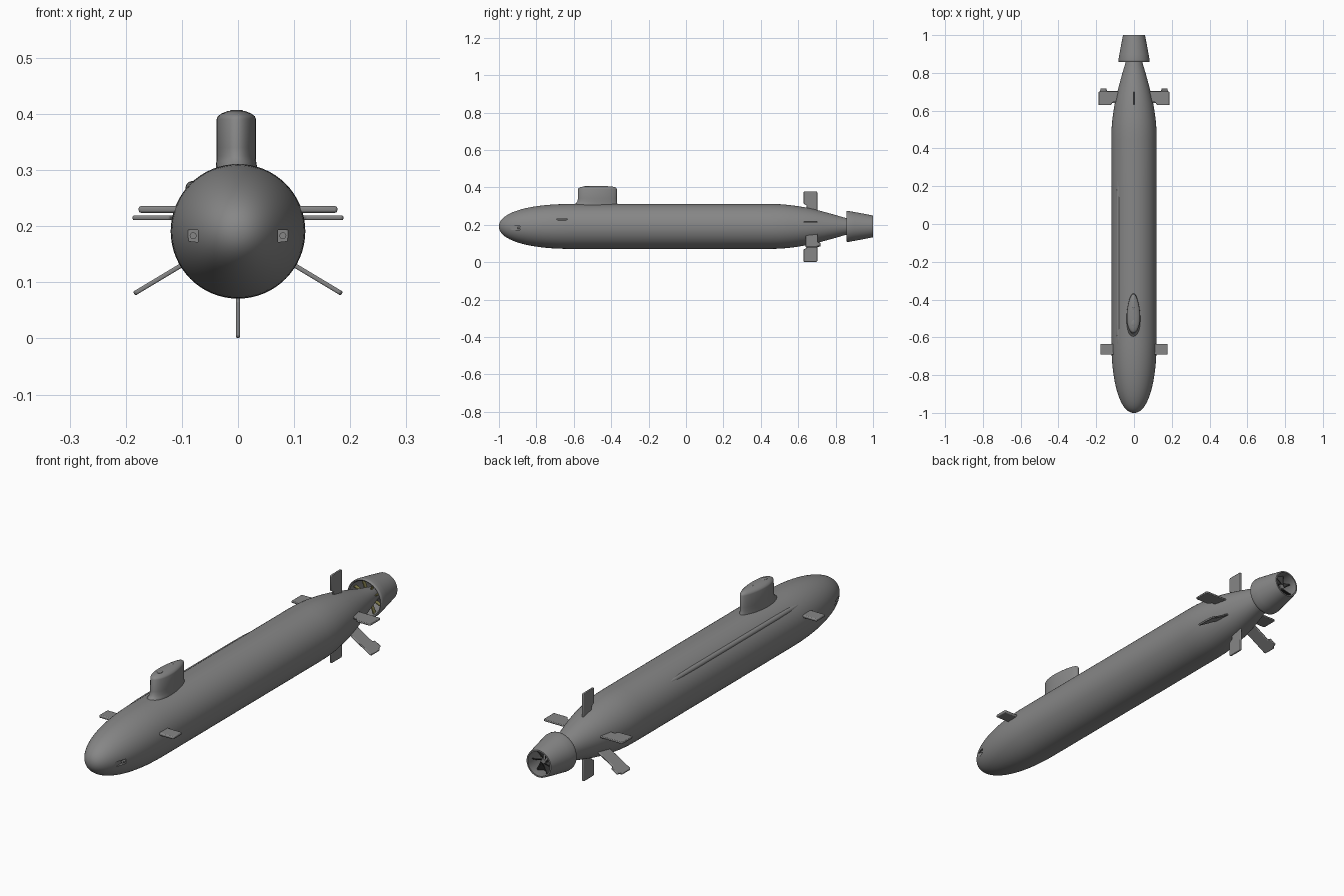
import bpy, bmesh, math
from mathutils import Vector

if "Cube" in bpy.data.objects:
    bpy.data.objects.remove(bpy.data.objects["Cube"])

CZ = 0.191  # height of the hull axis
MATS = {}
DARK_GREY, BLACK, OLIVE = (.24, .24, .24, 1), (.04, .04, .04, 1), (.25, .23, .08, 1)


def material(color):
    if color not in MATS:
        MATS[color] = bpy.data.materials.new("paint")
        MATS[color].diffuse_color = color
    return MATS[color]


def smooth(ob, angle):
    bpy.ops.object.select_all(action='DESELECT')
    bpy.context.view_layer.objects.active = ob
    ob.select_set(True)
    bpy.ops.object.shade_smooth_by_angle(angle=math.radians(angle))


def finish(name, verts, faces, angle=35, bevel=0.0, color=DARK_GREY):
    me = bpy.data.meshes.new(name)
    me.from_pydata([tuple(v) for v in verts], [], faces)
    bm = bmesh.new()
    bm.from_mesh(me)
    bmesh.ops.recalc_face_normals(bm, faces=bm.faces)
    bm.to_mesh(me)
    bm.free()
    me.materials.append(material(color))
    ob = bpy.data.objects.new(name, me)
    bpy.context.collection.objects.link(ob)
    if bevel:
        m = ob.modifiers.new("Bevel", 'BEVEL')
        m.width, m.segments = bevel, 2
    smooth(ob, angle)
    return ob


def loft(name, rings, loop=False, **kw):
    n = len(rings[0])
    verts = [v for r in rings for v in r]
    pairs = [(i, i + 1) for i in range(len(rings) - 1)]
    if loop:
        pairs.append((len(rings) - 1, 0))
    faces = [(a * n + j, a * n + (j + 1) % n, b * n + (j + 1) % n, b * n + j)
             for a, b in pairs for j in range(n)]
    if not loop:
        faces += [tuple(range(n)), tuple(range(len(verts) - n, len(verts)))]
    return finish(name, verts, faces, **kw)


def circle(y, r, cx=0, cz=CZ, n=64):
    return [(cx + r * math.cos(2 * math.pi * i / n), y,
             cz + r * math.sin(2 * math.pi * i / n)) for i in range(n)]


def plate(name, outline, angle, thick, cz=CZ, **kw):
    """Flat plate from (radius, y) outline, pointing outwards at an angle."""
    a = math.radians(angle)
    u = Vector((math.cos(a), 0, math.sin(a)))
    w = Vector((-math.sin(a), 0, math.cos(a)))
    n = len(outline)
    verts = [Vector((0, y, cz)) + u * r + w * s * thick / 2
             for s in (-1, 1) for r, y in outline]
    faces = [tuple(range(n)), tuple(range(n, 2 * n))]
    faces += [(i, (i + 1) % n, n + (i + 1) % n, n + i) for i in range(n)]
    return finish(name, verts, faces, **kw)


# Hull: blunt rounded nose, straight middle, tapering tail
prof = []
for i in range(29):
    t = math.cos(math.pi / 2 * i / 28)
    prof.append((-0.61 - 0.39 * t, max(0.0015, 0.12 * (1 - t ** 2.2) ** 0.46)))
prof += [(-0.2, .12), (0.2, .12), (.45, .12), (.5, .119), (.55, .115), (.6, .108),
         (.64, .1015), (.68, .093), (.72, .083), (.76, .072), (.8, .061),
         (.84, .049), (.88, .039), (.93, .026), (.97, .010)]
hull = loft("hull", [circle(y, r) for y, r in prof], angle=40)

# Bow openings cut into the nose, each with a short tube inside
for s in (-1, 1):
    x0, x1 = s * 0.071, s * 0.110
    cut = loft("bow_opening_cutter",
               [[(x0, y, .172), (x1, y, .175), (x1, y, .193), (x0, y, .193)]
                for y in (-0.99, -0.887)])
    cut.hide_render = True
    m = hull.modifiers.new("Opening", 'BOOLEAN')
    m.object, m.operation, m.solver = cut, 'DIFFERENCE', 'EXACT'
    bpy.context.view_layer.objects.active = hull
    bpy.ops.object.modifier_apply(modifier=m.name)
    bpy.data.objects.remove(cut)
    loft("bow_tube", [circle(y, .006, s * .08, .183, 20) for y in (-0.900, -0.88)])
smooth(hull, 40)


# Sail: teardrop sections with a flared foot and a domed top
def sail_ring(z, y0, y1, w, cx=-.003, n=48):
    return [(cx + w * math.sin(a) * (1 - 0.18 * math.cos(a)),
             (y0 + y1) / 2 + (y1 - y0) / 2 * math.cos(a), z)
            for a in (2 * math.pi * i / n for i in range(n))]


loft("sail", [sail_ring(*s) for s in (
    (.27, -.602, -.365, .036), (.308, -.600, -.366, .036), (.315, -.588, -.368, .035),
    (.325, -.581, -.37, .0345), (.34, -.578, -.37, .0345), (.391, -.577, -.37, .0345),
    (.396, -.574, -.372, .0325), (.401, -.565, -.380, .026), (.405, -.545, -.40, .016),
    (.407, -.50, -.44, .005))], angle=50)

# Flush hatches on top of the sail
for y, r in ((-.525, .011), (-.445, .006)):
    loft("sail_hatch", [sail_ring(z, y - k * r * 1.5, y + k * r * 1.5, k * r, n=24)
                        for k, z in ((1, .400), (1, .4065), (.8, .4075))])

# Long low sensor fairing on the upper left side
stations = [(-.68, .003), (-.63, .008), (-.57, .011), (-.5, .012), (.08, .012),
            (.16, .011), (.22, .008), (.27, .003)]
loft("side_fairing", [circle(y, r, -.0815, .2685, 20) for y, r in stations], angle=60)

# Bow planes
for name, ang in (("right_bow_plane", 0), ("left_bow_plane", 180)):
    plate(name, [(.09, -.692), (.177, -.692), (.177, -.634), (.09, -.634)],
          ang, .012, .230, bevel=.004)

# Stern planes and rudders, with a forward step near the tip
step = [(.05, .645), (.112, .645), (.122, .629), (.185, .629), (.188, .633),
        (.188, .698), (.184, .702), (.05, .702)]
for ang, cz, name in ((0, .215, "right_stern_plane"), (180, .215, "left_stern_plane"),
                      (90, CZ, "upper_rudder"), (-90, CZ - .002, "lower_rudder")):
    plate(name, step, ang, .008, cz, bevel=.0025)

# Slanted lower fins with a trailing tab
tab = [(.06, .64), (.212, .64), (.216, .645), (.216, .698), (.208, .702),
       (.205, .718), (.172, .718), (.168, .704), (.06, .704)]
for ang, name in ((-31, "right_slanted_fin"), (211, "left_slanted_fin")):
    plate(name, tab, ang, .008, bevel=.0025)

# Propulsor duct: tapered hollow ring
duct = [(.860, .082), (.857, .079), (.860, .074), (.90, .069), (.96, .056), (1.0, .052),
        (1.0, .058), (.95, .068), (.90, .077), (.87, .0825)]
loft("propulsor_duct", [circle(y, r) for y, r in duct], loop=True, angle=50)

# Front guide vanes and twisted rear rotor blades inside the duct
for i in range(8):
    plate("guide_vane", [(.03, .880), (.073, .880), (.070, .896), (.03, .896)],
          i * 45 + 22.5, .004, color=OLIVE)
for i in range(7):
    a = 360 / 7 * i + 90
    blade = plate("rotor_blade", [(.008, .935), (.058, .935), (.053, .968), (.008, .968)],
                  a, .004, color=BLACK)
    w = Vector((-math.sin(math.radians(a)), 0, math.cos(math.radians(a))))
    for v in blade.data.vertices:
        v.co += w * (v.co.y - .952) * 0.5

for m in bpy.data.materials:
    if m.users and not m.is_grease_pencil:
        m.use_nodes = True
        m.node_tree.nodes["Principled BSDF"].inputs["Base Color"].default_value = m.diffuse_color
